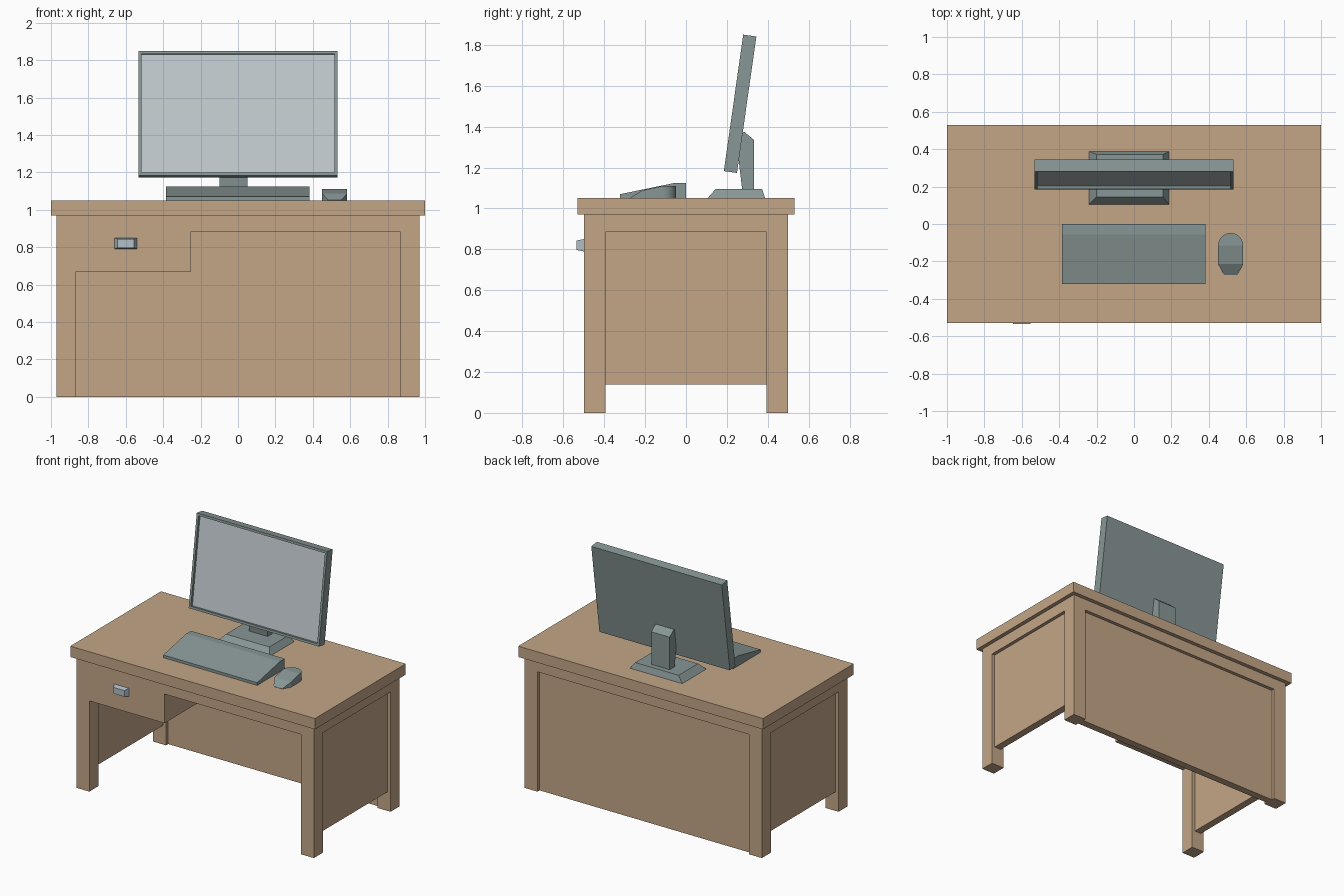
import bpy, bmesh, math
from mathutils import Vector

cube = bpy.data.objects.get("Cube")
if cube:
    bpy.data.objects.remove(cube, do_unlink=True)


def material(name, rgb):
    m = bpy.data.materials.new(name)
    m.use_nodes = True
    m.diffuse_color = (*rgb, 1)
    m.node_tree.nodes["Principled BSDF"].inputs["Base Color"].default_value = (*rgb, 1)
    return m


WOOD = material("wood", (0.55, 0.38, 0.245))
GREY = material("grey_plastic", (0.245, 0.31, 0.305))
SCREEN = material("screen_grey", (0.54, 0.60, 0.62))
METAL = material("handle_metal", (0.44, 0.52, 0.57))


def finish(name, bm, *mats):
    bmesh.ops.remove_doubles(bm, verts=bm.verts, dist=1e-5)
    bmesh.ops.recalc_face_normals(bm, faces=bm.faces)
    mesh = bpy.data.meshes.new(name)
    bm.to_mesh(mesh)
    bm.free()
    for m in mats:
        mesh.materials.append(m)
    ob = bpy.data.objects.new(name, mesh)
    bpy.context.collection.objects.link(ob)
    return ob


def loft(name, sections, mat):
    """Skin a list of closed point loops and cap both ends."""
    bm = bmesh.new()
    rings = [[bm.verts.new(p) for p in s] for s in sections]
    n = len(rings[0])
    for a, b in zip(rings, rings[1:]):
        for i in range(n):
            j = (i + 1) % n
            bm.faces.new((a[i], a[j], b[j], b[i]))
    bm.faces.new(rings[0])
    bm.faces.new(rings[-1])
    return finish(name, bm, mat)


def rect(x0, x1, y0, y1, z):
    return [(x0, y0, z), (x1, y0, z), (x1, y1, z), (x0, y1, z)]


def box(name, x, y, z, mat=WOOD):
    return loft(name, [rect(*x, *y, h) for h in z], mat)


def prism(name, x, profile, mat):
    """Extrude a side profile of (y, z) points along x."""
    return loft(name, [[(px, y, z) for y, z in profile] for px in x], mat)


# Desk: top, apron, legs, recessed panels
W, D, LEG, RAIL = 0.97, 0.5, 0.105, 0.885
box("desk_top", (-1, 1), (-0.53, 0.53), (0.97, 1.05))
box("apron", (-W, W), (-D, D), (RAIL, 0.97))
for sx, side in ((1, "left"), (-1, "right")):
    xs = sorted((sx * W, sx * (W - LEG)))
    for sy, end in ((-1, "front"), (1, "back")):
        ys = sorted((sy * D, sy * (D - LEG)))
        box(f"{end}_{side}_leg", xs, ys, (0, RAIL))
    px = sorted((sx * (W - 0.025), sx * (W - 0.08)))
    box(f"{side}_panel", px, (LEG - D, D - LEG), (0.14, RAIL))
box("back_panel", (LEG - W, W - LEG), (0.42, 0.475), (0, RAIL))

# Drawer with tapered handle
box("drawer", (LEG - W, -0.25), (-D, 0.42), (0.67, RAIL))


def handle_ring(y, w, h):
    return [(-0.6 + a * w, y, 0.82 + b * h) for a, b in ((-1, -1), (1, -1), (1, 1), (-1, 1))]


loft("drawer_handle", [handle_ring(-D, 0.06, 0.03), handle_ring(-0.535, 0.045, 0.023)], METAL)

# Monitor stand
loft("stand_base", [rect(-0.24, 0.187, 0.105, 0.387, 1.05),
                    rect(-0.2, 0.155, 0.145, 0.372, 1.095)], GREY)
prism("stand_column", (-0.1, 0.05),
      [(0.275, 1.09), (0.333, 1.09), (0.333, 1.335), (0.285, 1.375), (0.25, 1.345), (0.25, 1.3)], GREY)

# Monitor: leaning slab with an inset, recessed screen
monitor = box("monitor", (-0.533, 0.533), (0, 0.065), (0, 0.674), GREY)
bm = bmesh.new()
bm.from_mesh(monitor.data)
bm.faces.ensure_lookup_table()
front = min(bm.faces, key=lambda f: f.normal.y)
bmesh.ops.inset_region(bm, faces=[front], thickness=0.017, use_even_offset=True)
ring = bmesh.ops.inset_region(bm, faces=[front], thickness=0.001, use_even_offset=True)
bmesh.ops.translate(bm, verts=front.verts, vec=Vector((0, 0.016, 0)))
front.material_index = 1
bm.to_mesh(monitor.data)
bm.free()
monitor.data.materials.append(SCREEN)
monitor.location = (0, 0.185, 1.183)
monitor.rotation_euler.x = math.radians(-8.1)

# Keyboard
prism("keyboard", (-0.385, 0.382),
      [(-0.322, 1.05), (-0.322, 1.07), (-0.055, 1.125), (0, 1.125), (0, 1.05)], GREY)

# Mouse: tapered sloping nose, round back
R = 0.067
rows = [(-0.273, 0.036, 1.052), (-0.215, R, 1.088), (-0.115, R, 1.11)]
for i in range(1, 11):
    a = math.pi / 2 * i / 10
    rows.append((-0.115 + R * math.sin(a), max(R * math.cos(a), 0.0005), 1.11))
mouse = loft("mouse", [[(0.517 - w, y, 1.05), (0.517 + w, y, 1.05),
                        (0.517 + w, y, z), (0.517 - w, y, z)] for y, w, z in rows], GREY)
bpy.ops.object.select_all(action="DESELECT")
mouse.select_set(True)
bpy.context.view_layer.objects.active = mouse
bpy.ops.object.shade_smooth_by_angle(angle=math.radians(12))
